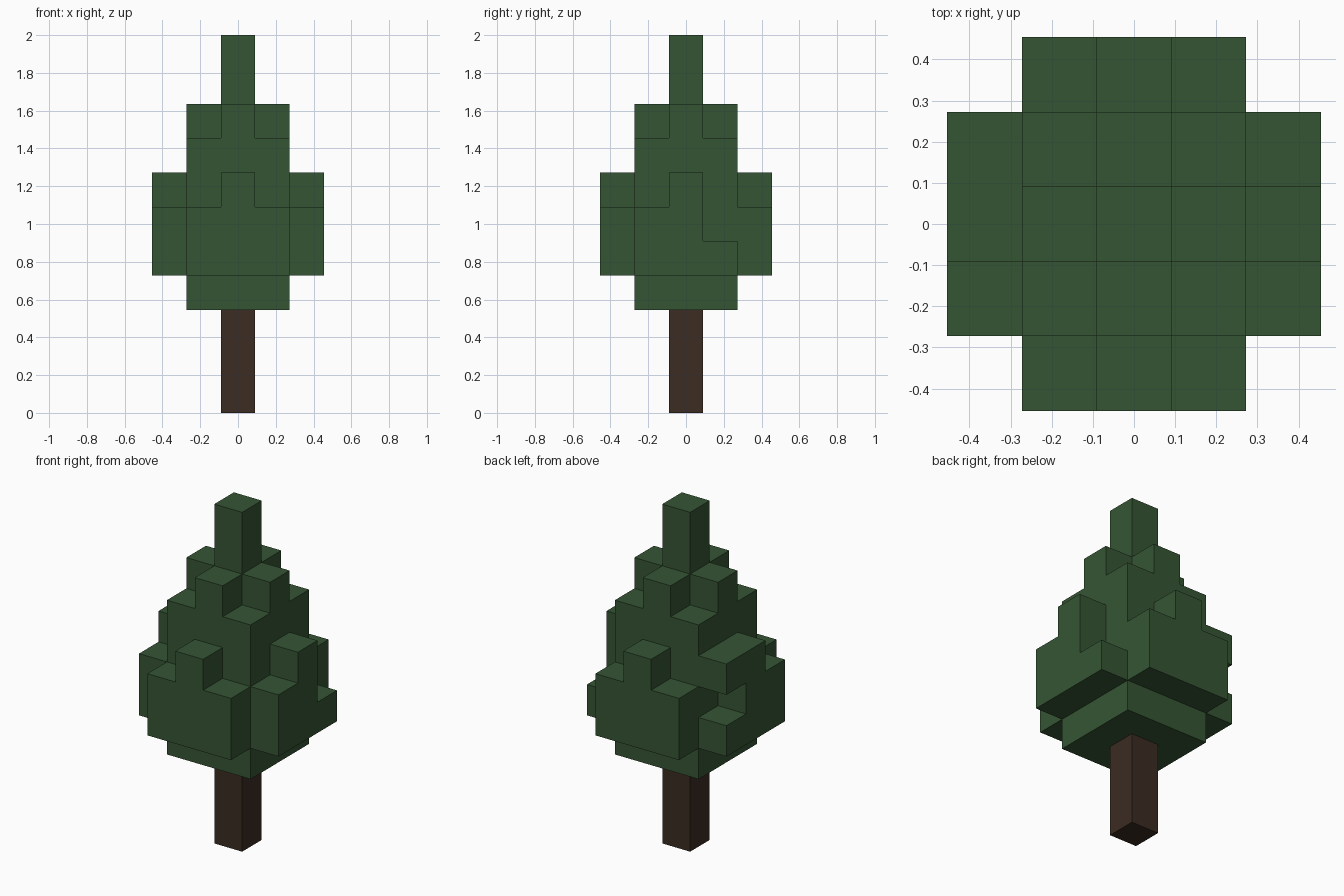
import bpy
import bmesh
import math
from mathutils import Vector

if "Cube" in bpy.data.objects:
    bpy.data.objects.remove(bpy.data.objects["Cube"], do_unlink=True)

LAYERS = 11
U = 2 / LAYERS  # edge of one block


def material(name, colour):
    mat = bpy.data.materials.new(name)
    mat.use_nodes = True
    mat.diffuse_color = (*colour, 1)
    mat.node_tree.nodes["Principled BSDF"].inputs["Base Color"].default_value = (*colour, 1)
    return mat


def square(z, r):
    """Full square layer of blocks."""
    return {(x, y, z) for x in range(-r, r + 1) for y in range(-r, r + 1)}


def cross(z, r):
    """One block in the middle of each side, plus the centre."""
    return {(x, y, z) for x, y, _ in square(z, r)
            if (x, y) == (0, 0) or (abs(x) + abs(y) == r and x * y == 0)}


def rounded(z, r):
    """Square layer without its corners."""
    return {c for c in square(z, r) if abs(c[0]) + abs(c[1]) < 2 * r}


# Trunk blocks
trunk = {(0, 0, z) for z in range(3)}

# Foliage blocks, from the skirt up to the tip
leaves = square(3, 1) | rounded(4, 2) | rounded(5, 2)
leaves |= square(6, 1) | cross(6, 2) | square(7, 1) | cross(8, 1)
leaves |= {(0, 0, 9), (0, 0, 10)}
# Uneven blocks near the back corners
leaves -= {(2, 1, 5), (-2, 1, 5)}
leaves.add((-2, 1, 6))

solid = trunk | leaves


def build(name, cells, mat):
    """Skin the blocks with only their exposed faces, then merge flat areas."""
    bm = bmesh.new()
    for cell in sorted(cells):
        centre = Vector(cell) + Vector((0, 0, 0.5))
        for axis in range(3):
            for sign in (-1, 1):
                n = Vector((0, 0, 0))
                n[axis] = sign
                if tuple(int(a + b) for a, b in zip(cell, n)) in solid:
                    continue
                s = Vector((0, 0, 0))
                s[(axis + 1) % 3] = 0.5
                t = n.cross(s)
                corners = (-s - t, s - t, s + t, t - s)
                bm.faces.new([bm.verts.new((centre + n / 2 + c) * U) for c in corners])
    bmesh.ops.remove_doubles(bm, verts=bm.verts, dist=U / 100)
    bmesh.ops.dissolve_limit(bm, angle_limit=math.radians(1),
                             verts=bm.verts, edges=bm.edges)
    mesh = bpy.data.meshes.new(name)
    bm.to_mesh(mesh)
    bm.free()
    mesh.materials.append(mat)
    obj = bpy.data.objects.new(name, mesh)
    bpy.context.collection.objects.link(obj)


build("trunk", trunk, material("bark_brown", (0.045, 0.025, 0.016)))
build("foliage", leaves, material("leaf_green", (0.036, 0.091, 0.034)))
